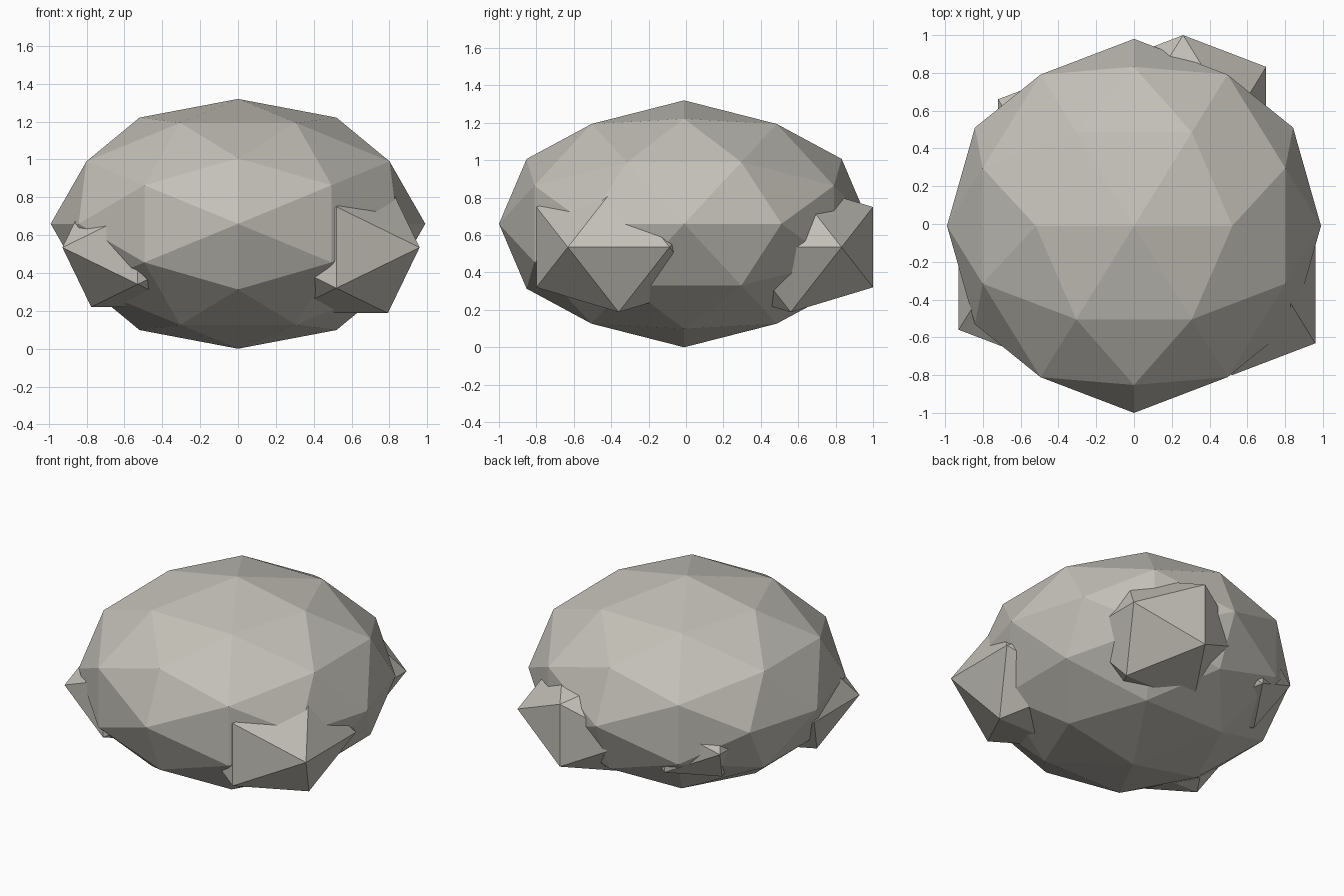
import bpy, bmesh, math

if "Cube" in bpy.data.objects:
    bpy.data.objects.remove(bpy.data.objects["Cube"])

stone = bpy.data.materials.new("stone")
stone.diffuse_color = (0.55, 0.53, 0.48, 1)
stone.use_nodes = True
stone.node_tree.nodes["Principled BSDF"].inputs["Base Color"].default_value = stone.diffuse_color


def rock(name, centre, radius, height, detail=0):
    """Flat-shaded, squashed icosahedron; detail=1 splits each face in four."""
    bm = bmesh.new()
    g = (1 + math.sqrt(5)) / 2
    for a in (-1, 1):
        for b in (-g, g):
            for co in ((a, 0, b), (b, a, 0), (0, b, a)):
                bm.verts.new(co)
    bmesh.ops.convex_hull(bm, input=bm.verts[:])
    if detail:
        bmesh.ops.subdivide_edges(bm, edges=bm.edges[:], cuts=1, use_grid_fill=True)
    for v in bm.verts:
        n = v.co.normalized()
        v.co = (n.x * radius, n.y * radius, n.z * height)
    bmesh.ops.recalc_face_normals(bm, faces=bm.faces[:])
    mesh = bpy.data.meshes.new(name)
    bm.to_mesh(mesh)
    bm.free()
    mesh.materials.append(stone)
    obj = bpy.data.objects.new(name, mesh)
    obj.location = centre
    bpy.context.collection.objects.link(obj)
    return obj


# Main boulder
rock("boulder", (0, -0.01, 0.66), 0.99, 0.66, detail=1)

# Smaller stones poking out around the base
for name, x, y, r in (
    ("front_right_stone", 0.52, -0.36, 0.517),
    ("back_right_stone", 0.26, 0.56, 0.517),
    ("front_left_stone", -0.53, -0.314, 0.468),
    ("back_left_stone", -0.388, 0.455, 0.39),
):
    rock(name, (x, y, 0.535), r, r * 0.79)
